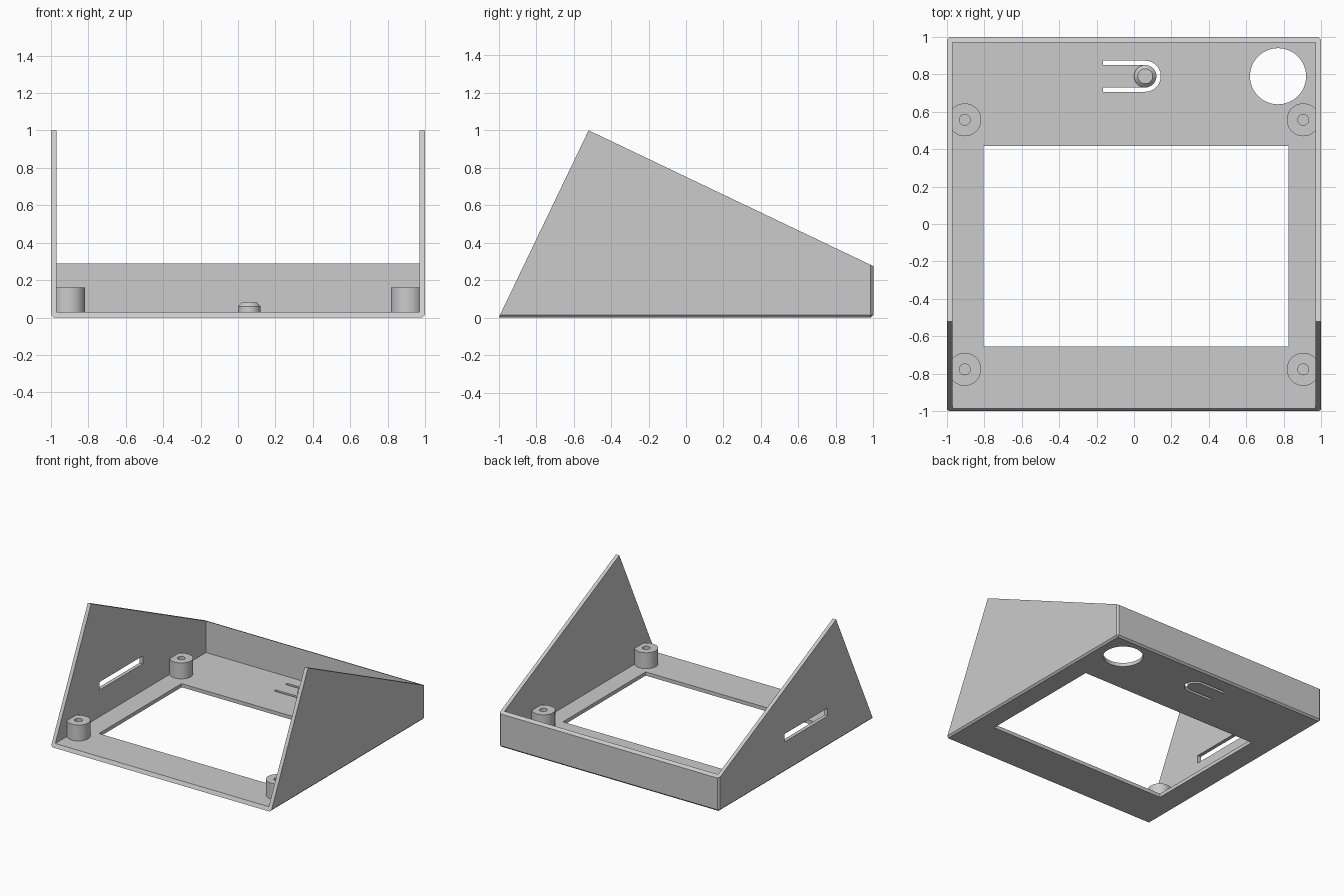
import bpy, bmesh, math
from mathutils import Vector

cube = bpy.data.objects.get("Cube")
if cube:
    bpy.data.objects.remove(cube, do_unlink=True)

WALL = 0.03        # thickness of floor and walls
INNER = 1 - WALL   # inner face of the walls

grey = bpy.data.materials.new("light grey plastic")
grey.use_nodes = True
grey.diffuse_color = (0.6, 0.6, 0.6, 1)
grey.node_tree.nodes["Principled BSDF"].inputs["Base Color"].default_value = (0.6, 0.6, 0.6, 1)


def add_object(name, bm):
    bmesh.ops.recalc_face_normals(bm, faces=bm.faces)
    mesh = bpy.data.meshes.new(name)
    bm.to_mesh(mesh)
    bm.free()
    mesh.materials.append(grey)
    obj = bpy.data.objects.new(name, mesh)
    bpy.context.collection.objects.link(obj)
    return obj


def box(lo, hi):
    bm = bmesh.new()
    bmesh.ops.create_cube(bm, size=1)
    lo, hi = Vector(lo), Vector(hi)
    for v in bm.verts:
        v.co = (lo + hi) / 2 + v.co * (hi - lo)
    return bm


def cylinder(x, y, z0, z1, r0, r1=None, sides=48):
    bm = bmesh.new()
    bmesh.ops.create_cone(bm, cap_ends=True, segments=sides, radius1=r0,
                          radius2=r0 if r1 is None else r1, depth=z1 - z0)
    bmesh.ops.translate(bm, verts=bm.verts, vec=(x, y, (z0 + z1) / 2))
    return bm


def slice_off(bm, point, normal):
    """Remove everything on the normal side of a plane and cap the cut."""
    cut = bmesh.ops.bisect_plane(bm, geom=bm.verts[:] + bm.edges[:] + bm.faces[:],
                                 plane_co=point, plane_no=normal, clear_outer=True)
    edges = [e for e in cut["geom_cut"] if isinstance(e, bmesh.types.BMEdge)]
    bmesh.ops.contextual_create(bm, geom=edges)


def subtract(obj, bm):
    cutter = add_object("cutter", bm)
    cutter.hide_render = True
    mod = obj.modifiers.new("cut", "BOOLEAN")
    mod.operation, mod.solver, mod.object = "DIFFERENCE", "EXACT", cutter
    bpy.context.view_layer.objects.active = obj
    bpy.ops.object.modifier_apply(modifier=mod.name)
    bpy.data.objects.remove(cutter, do_unlink=True)


def smooth(obj):
    bpy.ops.object.select_all(action="DESELECT")
    obj.select_set(True)
    bpy.context.view_layer.objects.active = obj
    bpy.ops.object.shade_smooth_by_angle(angle=math.radians(30))


# Housing: chamfered block, sliced by the sloping front and top planes
bm = box((-1, -1.3, 0), (1, 1, 1.2))
edges = [e for e in bm.edges
         if all(v.co.z < 0.01 for v in e.verts) or all(v.co.y > 0.99 for v in e.verts)]
edges = [e for e in edges if not all(v.co.z > 1 for v in e.verts)]
bmesh.ops.bevel(bm, geom=edges, offset=0.014, segments=1, affect="EDGES")
slice_off(bm, (0, -1, 0), (0, -1, 0.48))
slice_off(bm, (0, -0.52, 1), (0, 0.725, 1.52))
housing = add_object("housing", bm)

# Open interior, screen window, cable hole and side slot
subtract(housing, box((-INNER, -2, WALL), (INNER, INNER, 2)))
subtract(housing, box((-0.805, -0.655, -1), (0.825, 0.418, 1)))
subtract(housing, cylinder(0.77, 0.79, -1, 0.2, 0.15, sides=64))
subtract(housing, box((-1.1, -0.41, 0.25), (-0.9, 0.15, 0.315)))

# U-shaped slot that frees the button tongue
BX, BY = 0.06, 0.79
arc = [math.radians(-90 + 180 * i / 24) for i in range(25)]
outline = []
for radius, angles in ((0.083, arc), (0.06, arc[::-1])):
    bend = [(BX + radius * math.cos(a), BY + radius * math.sin(a)) for a in angles]
    tips = [(-0.165, bend[0][1])], [(-0.165, bend[-1][1])]
    outline += tips[0] + bend + tips[1]
bm = bmesh.new()
face = bm.faces.new([bm.verts.new((x, y, -0.2)) for x, y in outline])
top = bmesh.ops.extrude_face_region(bm, geom=[face])["geom"]
bmesh.ops.translate(bm, vec=(0, 0, 0.35),
                    verts=[v for v in top if isinstance(v, bmesh.types.BMVert)])
subtract(housing, bm)
smooth(housing)

# Screw posts, trimmed flat where they meet the side walls
for side, sx in (("left", 1), ("right", -1)):
    for end, y in (("back", 0.557), ("front", -0.777)):
        bm = cylinder(sx * 0.905, y, WALL - 0.005, 0.16, 0.088)
        slice_off(bm, (sx * (INNER + 0.003), 0, 0), (sx, 0, 0))
        post = add_object(f"{end}_{side}_screw_post", bm)
        subtract(post, cylinder(sx * 0.905, y, 0.04, 0.3, 0.029, sides=32))
        smooth(post)

# Button with a tapered top
smooth(add_object("button_base", cylinder(BX, BY, WALL - 0.005, 0.06, 0.06)))
smooth(add_object("button_top", cylinder(BX, BY, 0.06, 0.08, 0.06, 0.04)))
